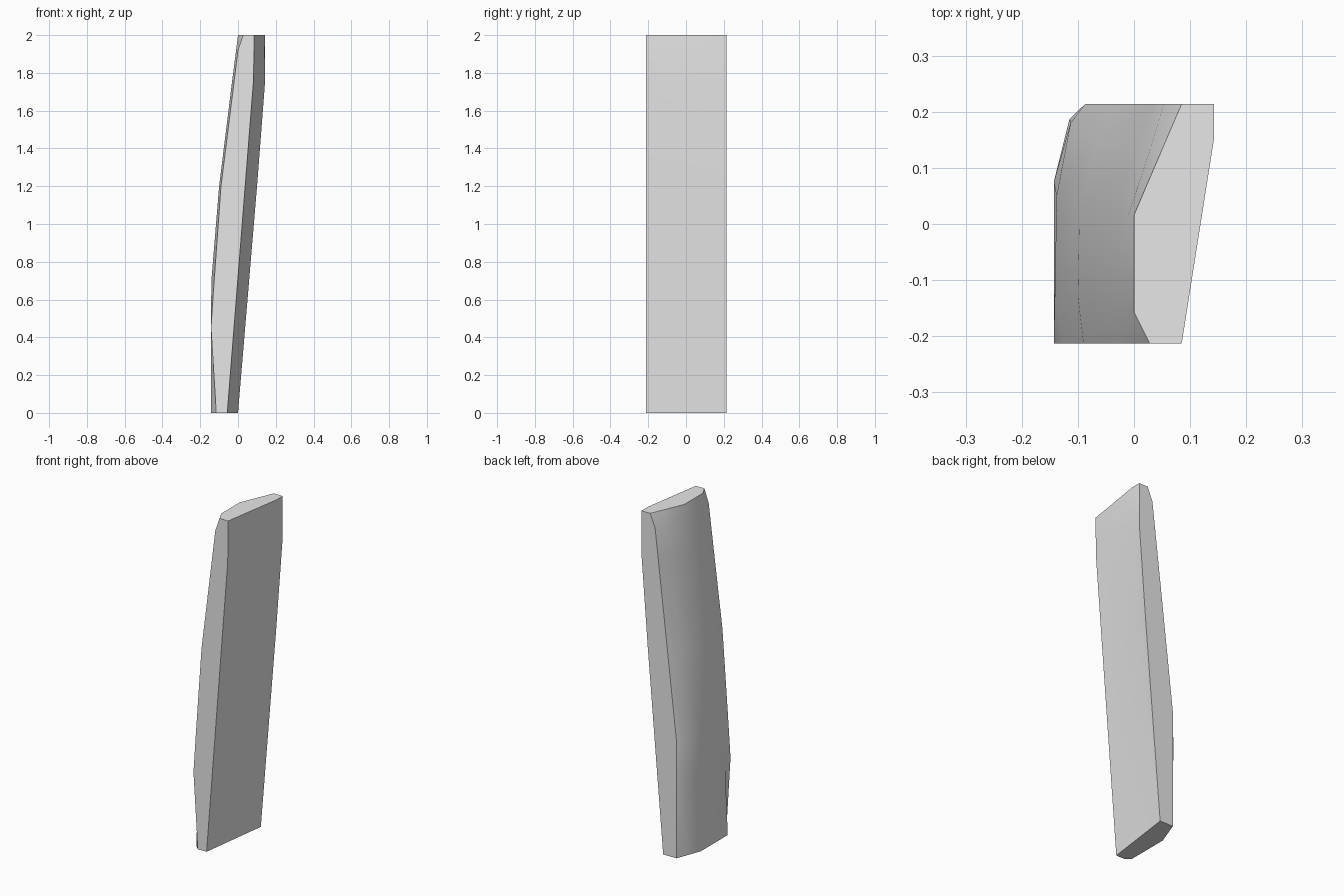
import bpy
import bmesh
import math

default_cube = bpy.data.objects.get("Cube")
if default_cube:
    bpy.data.objects.remove(default_cube, do_unlink=True)

FRONT, BACK, SHOULDER = -0.213, 0.214, 0.155


def make_material(name, value):
    material = bpy.data.materials.new(name)
    material.use_nodes = True
    colour = (value, value, value, 1)
    material.diffuse_color = colour
    material.node_tree.nodes["Principled BSDF"].inputs["Base Color"].default_value = colour
    return material


def flat_side(height):
    """Leaning flat side of one section, cut off vertically near the top."""
    front_x = min(0.085, -0.057 + 0.079 * height)
    back_x = min(0.143, 0.084 * height)
    shoulder_x = front_x + 0.049 + max(0, height - 1.7) * 0.03
    return [(back_x, BACK), (min(0.143, shoulder_x), SHOULDER), (front_x, FRONT)]


# Curved side: height, front x, three (x, y) points across the curve, back x
sections = [
    (0, -0.115, (-0.143, -0.187), (-0.143, 0.065), (-0.115, 0.14), -0.087),
    (0.45, -0.143, (-0.143, -0.16), (-0.143, 0.075), (-0.115, 0.187), -0.087),
    (0.7, -0.126, (-0.141, -0.12), (-0.138, 0.05), (-0.113, 0.18), -0.087),
    (1.2, -0.09, (-0.1, -0.13), (-0.097, 0.02), (-0.065, 0.145), -0.03),
    (1.75, -0.021, (-0.032, -0.15), (-0.03, 0.016), (0.005, 0.14), 0.033),
    (1.92, 0, (-0.01, -0.157), (-0.01, 0.016), (0.03, 0.137), 0.053),
    (2, 0.028, (0, -0.157), (0, 0.016), (0.05, 0.133), 0.085),
]


def build_plank(name, material):
    mesh_builder = bmesh.new()
    rings = []
    for height, front_x, *curve, back_x in sections:
        outline = [(front_x, FRONT), *curve, (back_x, BACK)] + flat_side(height)
        rings.append([mesh_builder.verts.new((x, y, height)) for x, y in outline])

    # Skin between neighbouring sections
    for lower, upper in zip(rings, rings[1:]):
        for index in range(len(lower)):
            following = (index + 1) % len(lower)
            mesh_builder.faces.new((lower[index], lower[following], upper[following], upper[index]))

    # End caps
    mesh_builder.faces.new(rings[0])
    mesh_builder.faces.new(rings[-1])
    bmesh.ops.recalc_face_normals(mesh_builder, faces=mesh_builder.faces)

    mesh = bpy.data.meshes.new(name)
    mesh_builder.to_mesh(mesh)
    mesh_builder.free()
    mesh.materials.append(material)
    plank = bpy.data.objects.new(name, mesh)
    bpy.context.collection.objects.link(plank)
    return plank


# Leaning plank with one flat side and one curved side
plank = build_plank("leaning_plank", make_material("light_grey", 0.8))
bpy.ops.object.select_all(action="DESELECT")
plank.select_set(True)
bpy.context.view_layer.objects.active = plank
bpy.ops.object.shade_smooth_by_angle(angle=math.radians(35))
